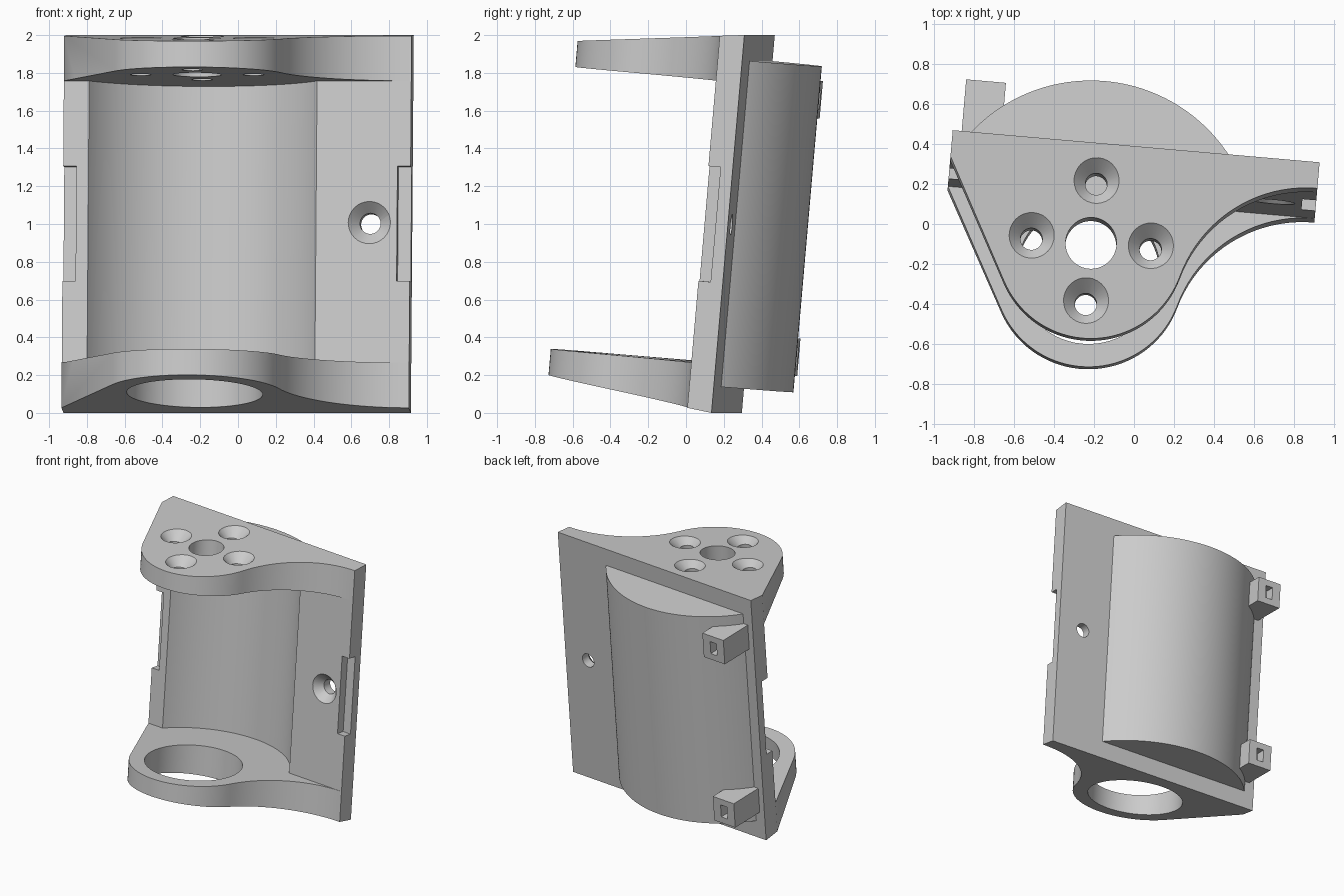
import bpy, bmesh
from math import radians, sin, cos, acos, atan2, hypot, pi
from mathutils import Matrix, Vector

if "Cube" in bpy.data.objects:
    bpy.data.objects.remove(bpy.data.objects["Cube"], do_unlink=True)

grey = bpy.data.materials.new("light grey plastic")
grey.use_nodes = True
grey.diffuse_color = (0.6, 0.6, 0.6, 1)
grey.node_tree.nodes["Principled BSDF"].inputs["Base Color"].default_value = (0.6, 0.6, 0.6, 1)

# Main sizes, measured from the axis of the round cradle
H = 2.008                    # height at the back
LEFT, RIGHT = -0.74, 1.106   # ends of the back plate
FRONT, BACK = 0.37, 0.50     # faces of the back plate
LOW, HIGH = 0.255, H - 0.255  # inner faces of the shelves
SHELL, CAVITY, NOSE = 0.825, 0.71, 0.475
TAPER = 0.12


def make(name, bm):
    bmesh.ops.recalc_face_normals(bm, faces=bm.faces)
    mesh = bpy.data.meshes.new(name)
    bm.to_mesh(mesh)
    bm.free()
    mesh.materials.append(grey)
    ob = bpy.data.objects.new(name, mesh)
    bpy.context.collection.objects.link(ob)
    return ob


def prism(name, points, z0, z1):
    """Extrude an outline; the points are (x, y)."""
    bm = bmesh.new()
    face = bm.faces.new([bm.verts.new((x, y, z0)) for x, y in points])
    new = bmesh.ops.extrude_face_region(bm, geom=[face])["geom"]
    bmesh.ops.translate(bm, vec=(0, 0, z1 - z0),
                        verts=[v for v in new if isinstance(v, bmesh.types.BMVert)])
    return make(name, bm)


def box(name, x0, x1, y0, y1, z0, z1):
    return prism(name, [(x0, y0), (x1, y0), (x1, y1), (x0, y1)], z0, z1)


def cone(name, r0, r1, start, end, sides=48):
    """Cone or cylinder between two points."""
    start, end = Vector(start), Vector(end)
    axis = end - start
    turn = axis.to_track_quat('Z', 'Y').to_matrix().to_4x4()
    bm = bmesh.new()
    bmesh.ops.create_cone(bm, cap_ends=True, segments=sides, radius1=r0, radius2=r1,
                          depth=axis.length,
                          matrix=Matrix.Translation((start + end) / 2) @ turn)
    return make(name, bm)


def arc(cx, cy, r, a0, a1, n):
    return [(cx + r * cos(a0 + (a1 - a0) * i / n), cy + r * sin(a0 + (a1 - a0) * i / n))
            for i in range(n + 1)]


def combine(target, tool, mode):
    mod = target.modifiers.new(mode, 'BOOLEAN')
    mod.operation, mod.solver, mod.object = mode, 'EXACT', tool
    bpy.context.view_layer.objects.active = target
    bpy.ops.object.modifier_apply(modifier=mod.name)
    bpy.data.objects.remove(tool, do_unlink=True)


def cut(target, tool):
    combine(target, tool, 'DIFFERENCE')


# Outline of plate and shelves: round nose, straight left side, flared right side
tangent = atan2(FRONT, LEFT) + acos(NOSE / hypot(LEFT, FRONT))
flare = (RIGHT**2 + FRONT**2 - NOSE**2) / (2 * (FRONT + NOSE))
fy = FRONT - flare
meet = atan2(fy, RIGHT)
outline = [(RIGHT, BACK), (LEFT, BACK), (LEFT, FRONT)]
outline += arc(0, 0, NOSE, tangent, 2 * pi + meet, 36)
outline += arc(RIGHT, fy, flare, meet + pi, pi / 2, 20)[1:]
body = prism("bracket_body", outline, 0, H)

# Taper the shelves towards the nose by shearing the outer faces
for v in body.data.vertices:
    drop = TAPER * (BACK - v.co.y)
    v.co.z += drop if v.co.z < 1 else -drop

# Space between the shelves
cut(body, box("opening", -2, 2, -2, FRONT, LOW, HIGH))

# Round cradle behind the plate
a = atan2(FRONT + 0.03, (SHELL**2 - (FRONT + 0.03)**2) ** 0.5)
combine(body, prism("cradle", arc(0, 0, SHELL, a, pi - a, 56), 0.138, H - 0.138), 'UNION')
cut(body, cone("cavity", CAVITY, CAVITY, (0, 0, LOW), (0, 0, HIGH), 96))

# Large ring hole below, small centre hole above
cut(body, cone("ring_hole", 0.36, 0.36, (0, 0, -0.2), (0, 0, 0.5), 64))
cut(body, cone("centre_hole", 0.128, 0.128, (0, 0, 1.5), (0, 0, 2.3)))

# Four countersunk screw holes around the centre
for k in range(4):
    x, y = 0.3 * cos(k * pi / 2), 0.3 * sin(k * pi / 2)
    top = H - TAPER * (BACK - y)
    cut(body, cone("screw_hole", 0.055, 0.055, (x, y, 1.5), (x, y, 2.3), 32))
    cut(body, cone("countersink", 0.055, 0.16, (x, y, top - 0.06), (x, y, top + 0.05), 32))

# Countersunk screw hole through the plate
cut(body, cone("plate_hole", 0.055, 0.055, (0.889, 0.2, 1), (0.889, 0.7, 1), 32))
cut(body, cone("plate_sink", 0.16, 0.055, (0.889, FRONT - 0.05, 1), (0.889, FRONT + 0.06, 1), 32))

# Notches in the front edges of both plate ends
for x in (LEFT, RIGHT):
    cut(body, box("notch", x - 0.07, x + 0.07, 0.2, FRONT + 0.065, 0.69, 1.30))

# Two cable clips on the back
clips = []
for name, z in (("lower_clip", 0.32), ("upper_clip", H - 0.32)):
    clip = box(name, -0.695, -0.495, 0.48, 0.78, z - 0.1, z + 0.1)
    cut(clip, cone("shell_clearance", SHELL - 0.03, SHELL - 0.03, (0, 0, 0), (0, 0, H), 96))
    cut(clip, box("slot", -0.625, -0.565, 0.70, 0.9, z - 0.05, z + 0.05))
    clips.append(clip)

# Lean back and turn the whole bracket, then shade
place = (Matrix.Translation((-0.23, -0.265, 0.0436))
         @ Matrix.Rotation(radians(-5), 4, 'Z') @ Matrix.Rotation(radians(-5), 4, 'X'))
for ob in [body] + clips:
    ob.data.transform(place)
    bpy.ops.object.select_all(action='DESELECT')
    ob.select_set(True)
    bpy.context.view_layer.objects.active = ob
    bpy.ops.object.shade_smooth_by_angle(angle=radians(30))
